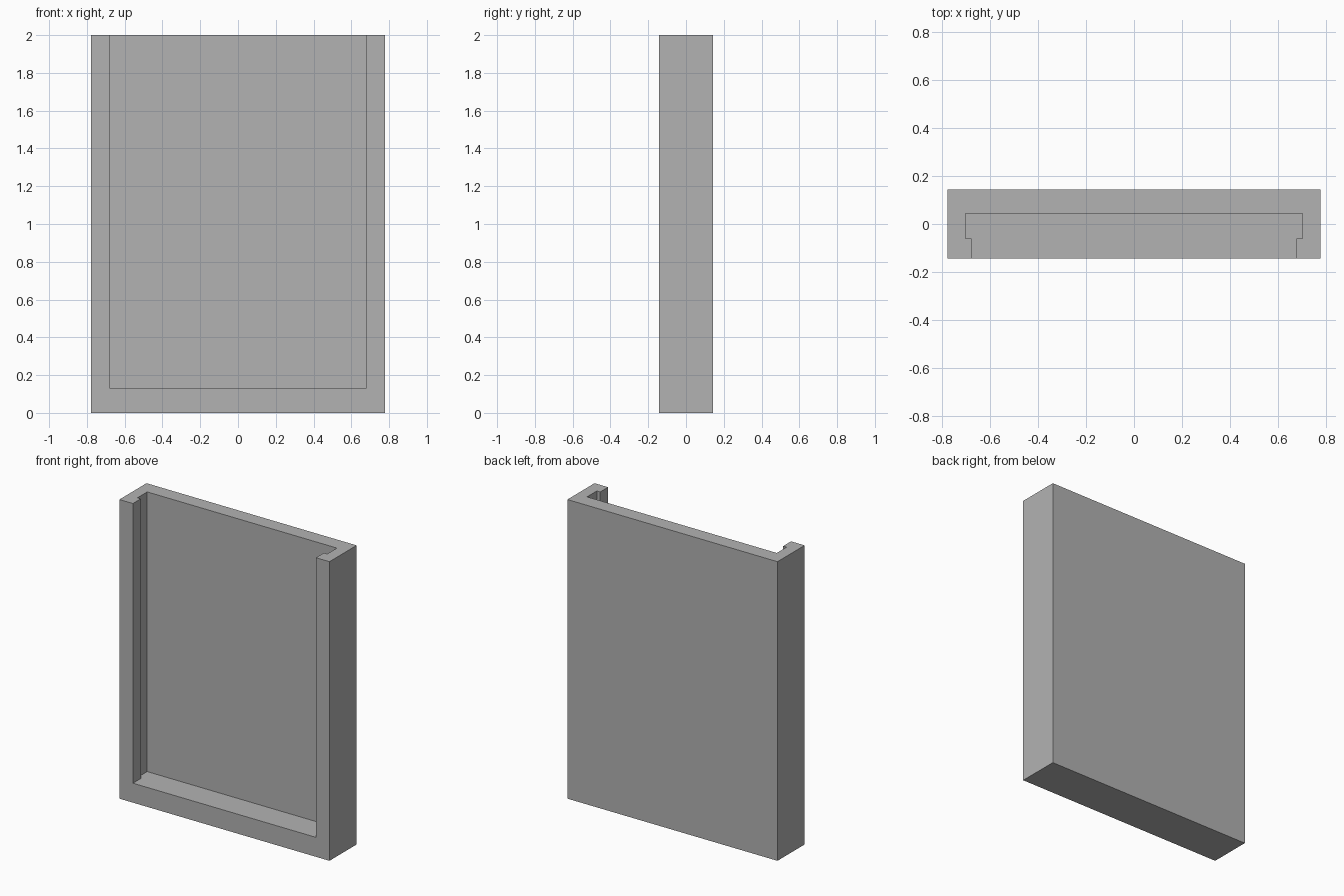
import bpy
import bmesh

cube = bpy.data.objects.get("Cube")
if cube:
    bpy.data.objects.remove(cube, do_unlink=True)

HALF_W, HALF_D, HEIGHT = 0.777, 0.143, 2.0
FLOOR = 0.13                          # top of the bottom rail
SLOT_BACK, LIP_BACK = 0.043, -0.06    # depth of the slot and of the front lips
SLOT_X, OPENING_X = 0.702, 0.677      # half widths of slot and front opening

grey = bpy.data.materials.new("plain_grey")
grey.use_nodes = True
colour = (0.448, 0.448, 0.448, 1)
grey.diffuse_color = colour
grey.node_tree.nodes["Principled BSDF"].inputs["Base Color"].default_value = colour


def extruded(name, outline, z0, z1):
    """Solid made from an (x, y) outline pulled up from z0 to z1."""
    bm = bmesh.new()
    face = bm.faces.new([bm.verts.new((x, y, z0)) for x, y in outline])
    top = bmesh.ops.extrude_face_region(bm, geom=[face])["geom"]
    verts = [v for v in top if isinstance(v, bmesh.types.BMVert)]
    bmesh.ops.translate(bm, vec=(0, 0, z1 - z0), verts=verts)
    bmesh.ops.recalc_face_normals(bm, faces=bm.faces)
    mesh = bpy.data.meshes.new(name)
    bm.to_mesh(mesh)
    bm.free()
    mesh.materials.append(grey)
    obj = bpy.data.objects.new(name, mesh)
    bpy.context.collection.objects.link(obj)
    return obj


def mirrored(right_half):
    return right_half + [(-x, y) for x, y in reversed(right_half)]


# Solid outer block
tray = extruded("slotted_tray",
                mirrored([(HALF_W, -HALF_D), (HALF_W, HALF_D)]), 0, HEIGHT)

# T-shaped slot, open at the front and top
front = -HALF_D - 0.1
cutter = extruded("slot_cutter", mirrored([
    (OPENING_X, front), (OPENING_X, LIP_BACK),
    (SLOT_X, LIP_BACK), (SLOT_X, SLOT_BACK)]), FLOOR, HEIGHT + 0.1)
cutter.hide_render = True

cut = tray.modifiers.new("cut_slot", "BOOLEAN")
cut.operation = "DIFFERENCE"
cut.solver = "EXACT"
cut.object = cutter

# Bake the cut, then drop the helper
bpy.context.view_layer.objects.active = tray
bpy.ops.object.modifier_apply(modifier=cut.name)
bpy.data.objects.remove(cutter, do_unlink=True)
